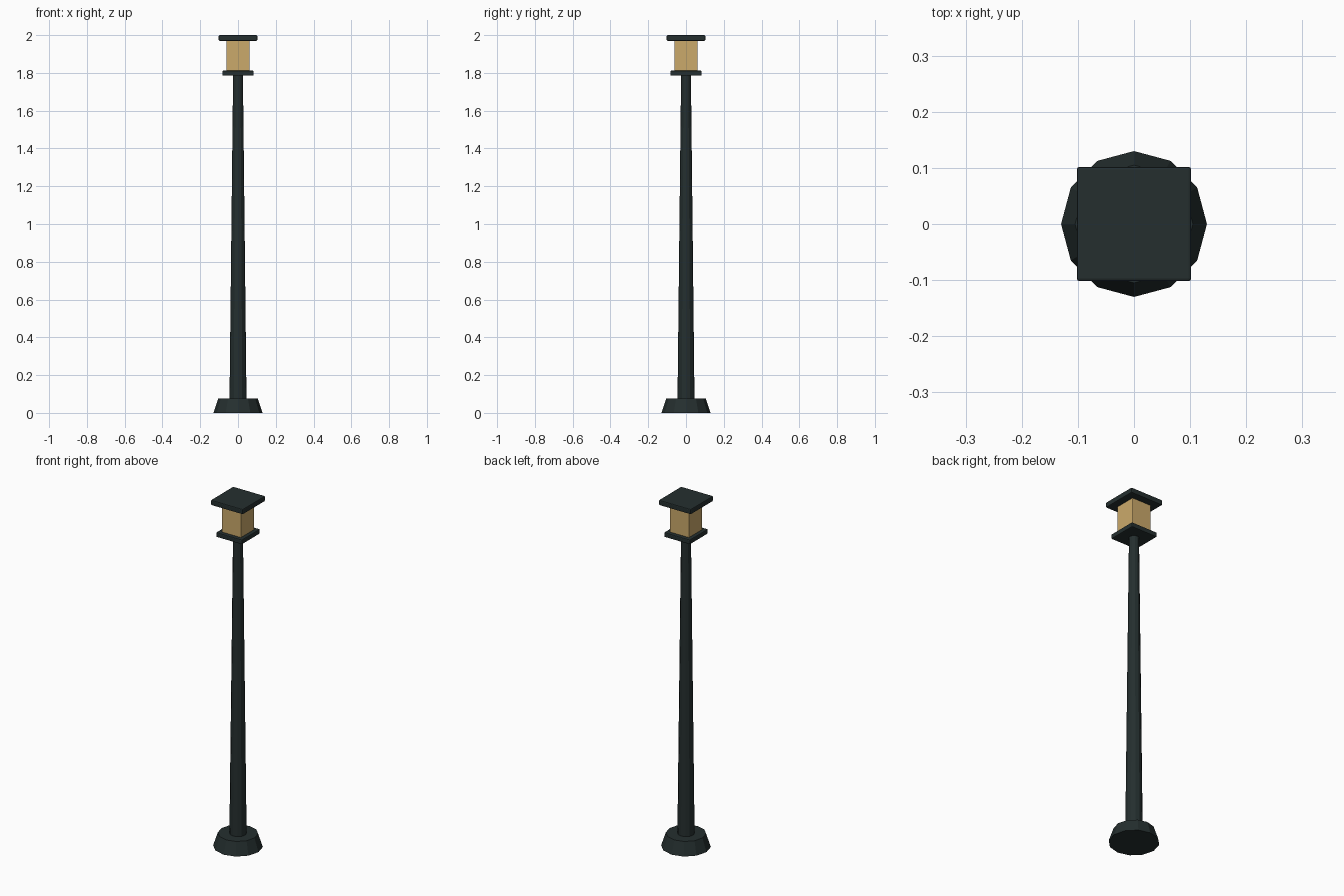
import bpy
import math

cube = bpy.data.objects.get("Cube")
if cube:
    bpy.data.objects.remove(cube, do_unlink=True)


def make_material(name, rgb):
    mat = bpy.data.materials.new(name)
    mat.use_nodes = True
    color = (*rgb, 1)
    mat.diffuse_color = color
    bsdf = next(n for n in mat.node_tree.nodes if n.type == "BSDF_PRINCIPLED")
    bsdf.inputs["Base Color"].default_value = color
    bsdf.inputs["Roughness"].default_value = 0.6
    return mat


iron = make_material("dark green iron", (0.018, 0.028, 0.028))
glass = make_material("warm lamp glass", (0.6, 0.4, 0.147))


def finish(name, mat, bevel):
    obj = bpy.context.object
    obj.name = obj.data.name = name
    obj.data.materials.append(mat)
    if bevel:
        mod = obj.modifiers.new("soft edges", "BEVEL")
        mod.width = bevel
        mod.segments = 2
    return obj


def tapered(name, r_bottom, r_top, z0, z1, mat, sides=12):
    bpy.ops.mesh.primitive_cone_add(vertices=sides, radius1=r_bottom, radius2=r_top,
                                    depth=z1 - z0, location=(0, 0, (z0 + z1) / 2))
    return finish(name, mat, 0)


def slab(name, width, z0, z1, mat, bevel):
    bpy.ops.mesh.primitive_cube_add(size=1, location=(0, 0, (z0 + z1) / 2))
    obj = bpy.context.object
    for v in obj.data.vertices:
        v.co.x *= width
        v.co.y *= width
        v.co.z *= z1 - z0
    return finish(name, mat, bevel)


# Flared foot and tapering post
tapered("base", 0.13, 0.105, 0, 0.075, iron)
tapered("post", 0.045, 0.026, 0.07, 1.79, iron)

# Lantern: tray, glowing box and flat roof
slab("lantern_tray", 0.165, 1.785, 1.812, iron, 0.005)
slab("lantern_glass", 0.122, 1.805, 1.975, glass, 0.003)
slab("lantern_roof", 0.204, 1.97, 2.0, iron, 0.005)
